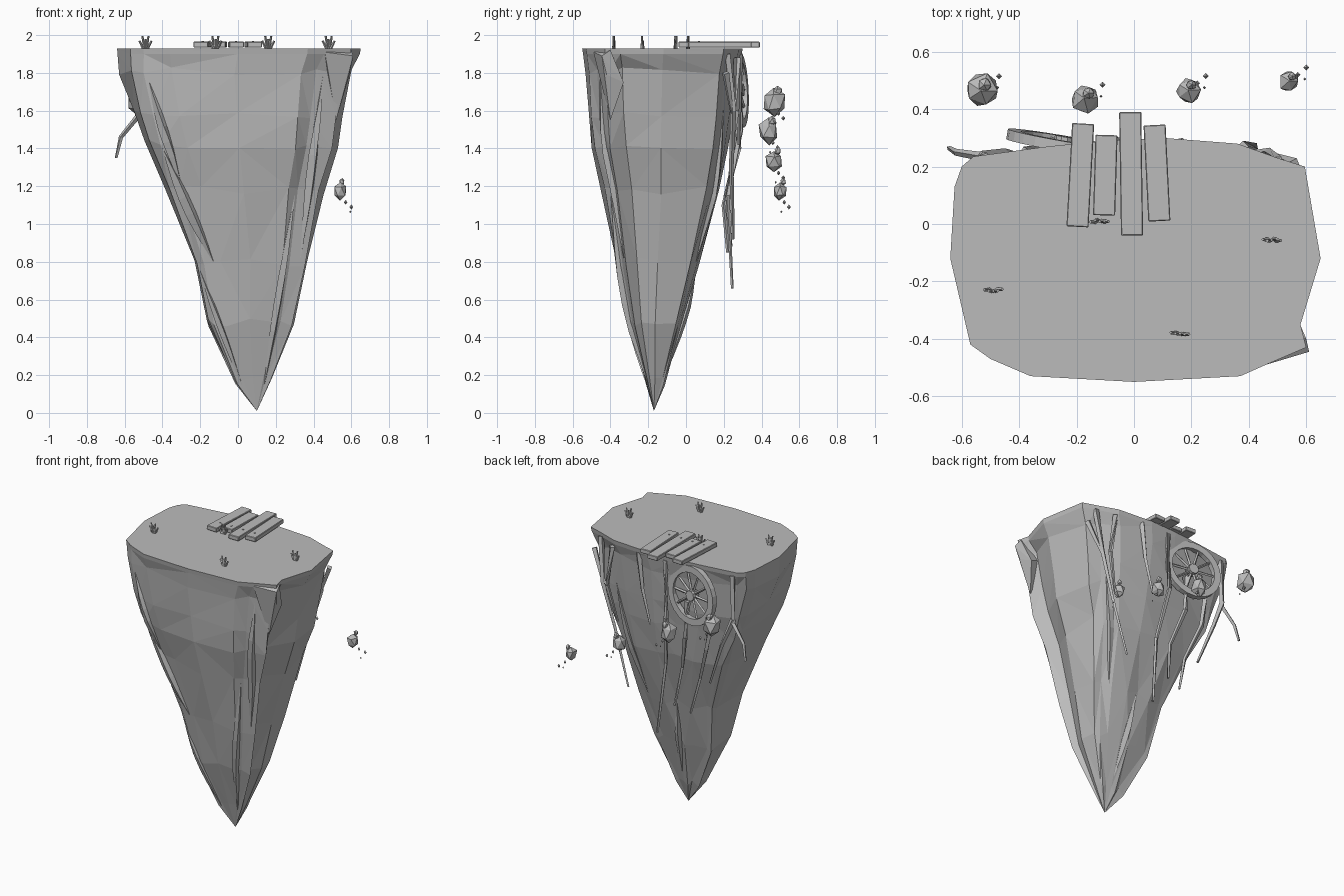
import bpy, bmesh, math, random
from mathutils import Vector, Matrix
from mathutils.bvhtree import BVHTree

random.seed(4)
if "Cube" in bpy.data.objects:
    bpy.data.objects.remove(bpy.data.objects["Cube"])

stone = bpy.data.materials.new("stone_grey")
stone.use_nodes = True
GREY = (0.5, 0.5, 0.5, 1)
stone.diffuse_color = GREY
stone.node_tree.nodes["Principled BSDF"].inputs["Base Color"].default_value = GREY


def finish(bm, name):
    bmesh.ops.recalc_face_normals(bm, faces=bm.faces)
    mesh = bpy.data.meshes.new(name)
    bm.to_mesh(mesh)
    bm.free()
    mesh.materials.append(stone)
    ob = bpy.data.objects.new(name, mesh)
    bpy.context.collection.objects.link(ob)
    return ob


def bridge(bm, a, b):
    n = len(a)
    for i in range(n):
        j = (i + 1) % n
        bm.faces.new((a[i], a[j], b[j], b[i]))


def tube(bm, points, radius, tip=0.3, sides=4, swell=False):
    """Rod along a path, tapering to its tip or swelling in the middle."""
    pts = [Vector(p) for p in points]
    last = len(pts) - 1
    rings = []
    for k, p in enumerate(pts):
        d = pts[min(k + 1, last)] - pts[max(k - 1, 0)]
        rot = d.to_track_quat('Z', 'Y')
        t = k / last
        r = radius * (max(.05, math.sin(math.pi * t)) if swell else 1 + (tip - 1) * t)
        rings.append([bm.verts.new(p + rot @ Vector((r * math.cos(a), r * math.sin(a), 0)))
                      for a in (math.tau * i / sides for i in range(sides))])
    for a, b in zip(rings, rings[1:]):
        bridge(bm, a, b)
    bm.faces.new(rings[0])
    bm.faces.new(rings[-1])


def box(bm, size, matrix):
    bmesh.ops.create_cube(bm, size=1, matrix=matrix @ Matrix.Diagonal((*size, 1)))


# Cliff: the plateau outline shrinks down to a tip
OUTLINE = [(-.64, -.12), (-.625, .13), (-.6, .2), (-.56, .235), (-.3, .27), (-.1, .29),
           (.1, .3), (.36, .28), (.5, .23), (.595, .2), (.65, -.12), (.58, -.35),
           (.6, -.43), (.46, -.49), (.37, -.53), (0, -.55), (-.36, -.53), (-.5, -.47),
           (-.57, -.42)]
# height, min x, max x, min y, max y
LEVELS = [(1.93, -.64, .65, -.55, .3), (1.9, -.638, .645, -.545, .295),
          (1.81, -.632, .605, -.535, .275), (1.58, -.56, .56, -.52, .25),
          (1.42, -.505, .53, -.5, .225), (1.18, -.385, .455, -.45, .18),
          (.8, -.235, .37, -.375, .07), (.48, -.17, .3, -.31, -.02),
          (.17, -.02, .18, -.22, -.11)]
# inward (or, if negative, outward) shift of single columns
GROOVES = {3: .05, 8: -.02, 9: -.02, 11: .07, 12: -.03, 13: .03, 16: .04, 17: -.06, 18: -.07}

bm = bmesh.new()
rings = []
for k, (z, x0, x1, y0, y1) in enumerate(LEVELS):
    ring = []
    for i, (x, y) in enumerate(OUTLINE):
        u, v = (x + .64) / 1.29 - .5, (y + .55) / .85 - .5
        dz = 0
        if k > 1:
            pull = 1 - GROOVES.get(i, 0) * min(1, (k - 1) / 4)
            pull *= 1 - random.uniform(0, .02)
            u, v = u * pull, v * pull
            dz = random.uniform(-.025, .025)
        ring.append(bm.verts.new(((x0 + x1) / 2 + u * (x1 - x0),
                                  (y0 + y1) / 2 + v * (y1 - y0), z + dz)))
    rings.append(ring)
bm.faces.new(rings[0])
for a, b in zip(rings, rings[1:]):
    bridge(bm, a, b)
tip = bm.verts.new((.1, -.17, .01))
for i, v in enumerate(rings[-1]):
    bm.faces.new((v, rings[-1][i - 1], tip))
bmesh.ops.triangulate(bm, faces=[f for f in bm.faces if len(f.verts) == 4])
tree = BVHTree.FromBMesh(bm)
finish(bm, "cliff")

# Overhanging corner chunk
bm = bmesh.new()
for p in [(.61, -.445, 1.89), (.6, -.4, 1.92), (.46, -.49, 1.91), (.59, -.42, 1.79),
          (.52, -.4, 1.55), (.57, -.33, 1.75), (.45, -.35, 1.8)]:
    bm.verts.new(p)
bmesh.ops.convex_hull(bm, input=bm.verts)
finish(bm, "corner_chunk")


def on_wall(x, z, side):
    hit = tree.ray_cast(Vector((x, 2 * side, z)), Vector((0, -side, 0)))[0]
    return hit if hit else Vector((x, 0, z))


# Rock ribs hugging the walls, thin at both ends
bm = bmesh.new()
RIBS = [(-1, .035, (-.4, 1.4), (-.13, .8)), (-1, .03, (-.47, 1.75), (-.3, 1.2)),
        (-1, .03, (.45, 1.78), (.33, .82)), (-1, .025, (.3, 1.15), (.14, .15)),
        (-1, .02, (-.2, .75), (.02, .15)), (1, .025, (.03, .8), (.09, .25)),
        (1, .025, (.4, 1.6), (.25, .8))]
for side, r, start, end in RIBS:
    path = [Vector(start).lerp(Vector(end), t / 7) for t in range(8)]
    tube(bm, [on_wall(x, z, side) for x, z in path], r, swell=True)
finish(bm, "rock_ribs")

# Hanging roots on the back, some forked
bm = bmesh.new()
ROOTS = [[(.5, .22, 1.9), (.47, .25, 1.6), (.38, .24, 1.3), (.27, .25, .92)],
         [(.38, .27, 1.88), (.42, .27, 1.6), (.36, .24, 1.35)],
         [(.56, .21, 1.8), (.45, .25, 1.55)],
         [(.17, .28, 1.9), (.14, .28, 1.65), (.08, .28, 1.42)],
         [(-.04, .28, 1.9), (-.05, .29, 1.5), (0, .22, 1.15), (.05, .245, .66)],
         [(-.2, .27, 1.65), (-.19, .28, 1.4), (-.12, .21, 1.15), (-.08, .24, .88)],
         [(-.38, .25, 1.6), (-.34, .26, 1.35), (-.25, .2, 1.1), (-.19, .22, .85)],
         [(-.52, .23, 1.9), (-.53, .235, 1.57), (-.62, .25, 1.46), (-.645, .265, 1.35)],
         [(-.53, .235, 1.6), (-.45, .25, 1.4), (-.34, .22, 1.1)]]
for path in ROOTS:
    tube(bm, path, .02, .4)
finish(bm, "hanging_roots")

# Spoked wheel leaning on the back wall
bm = bmesh.new()
SEG = 24
rim = []
for i in range(SEG):
    a = math.tau * i / SEG
    rim.append([bm.verts.new((r * math.cos(a), h, r * math.sin(a)))
                for r, h in ((.155, -.018), (.2, -.018), (.2, .018), (.155, .018))])
for i in range(SEG):
    bridge(bm, rim[i - 1], rim[i])
for i in range(10):
    a = math.tau * i / 10
    d = Vector((math.cos(a), 0, math.sin(a)))
    tube(bm, [d * .02, d * .165], .01, .8)
tube(bm, [(0, -.025, 0), (0, .025, 0)], .035, 1, 10)
wheel = finish(bm, "wagon_wheel")
wheel.matrix_world = (Matrix.Translation((-.245, .28, 1.71))
                      @ Matrix.Rotation(-.17, 4, 'Z') @ Matrix.Rotation(.05, 4, 'X'))

# Planks jutting over the back edge, each with a nail
for n, (x, y0, y1, turn) in enumerate([(-.187, -.01, .35, -.055), (-.1, .03, .31, -.03),
                                       (-.01, -.04, .39, .015), (.08, .01, .345, .05)]):
    bm = bmesh.new()
    place = Matrix.Translation((x, (y0 + y1) / 2, 1.95)) @ Matrix.Rotation(turn, 4, 'Z')
    box(bm, (.077, y1 - y0, .03), place)
    bmesh.ops.bevel(bm, geom=bm.edges[:], offset=.003, segments=1, affect='EDGES')
    tube(bm, [(x, .07, 1.96), (x, .07, 1.969)], .006, 1, 6)
    finish(bm, f"plank_{n + 1}")

# Grass tufts
bm = bmesh.new()
for x, y in [(-.49, -.23), (-.12, .01), (.48, -.055), (.16, -.38)]:
    for i, h in enumerate((.045, .07, .055, .07, .045)):
        s = i - 2
        foot = Vector((x + s * .005, y + random.uniform(-.004, .004), 1.925))
        tube(bm, [foot, foot + Vector((s * .011, 0, h))], .007, .8)
finish(bm, "grass_tufts")

# Floating boulders with a pebble on top and drifting shards
for n, (x, y, z, r, lift) in enumerate([(-.53, .465, 1.645, .063, .9), (-.17, .435, 1.49, .055, 1),
                                        (.19, .465, 1.33, .046, 1.2), (.54, .495, 1.175, .038, 1.3)]):
    bm = bmesh.new()
    for c, s in [((0, 0, 0), r), ((.01, .02, r * lift), r * .4)]:
        m = Matrix.Translation(Vector((x, y, z)) + Vector(c)) @ Matrix.Diagonal((s, s, s * 1.3, 1))
        new = bmesh.ops.create_icosphere(bm, subdivisions=1, radius=1, matrix=m)["verts"]
        for v in new:
            v.co += Vector([random.uniform(-.1, .1) * s for _ in "xyz"])
    for c, s in [((.06, .05, -.085), .013), ((.03, .025, -.06), .012), ((.055, .01, -.11), .007)]:
        p = Vector((x, y, z)) + Vector(c)
        tube(bm, [p - Vector((0, 0, s)), p, p + Vector((0, 0, s))], s * .8, swell=True)
    finish(bm, f"boulder_{n + 1}")
